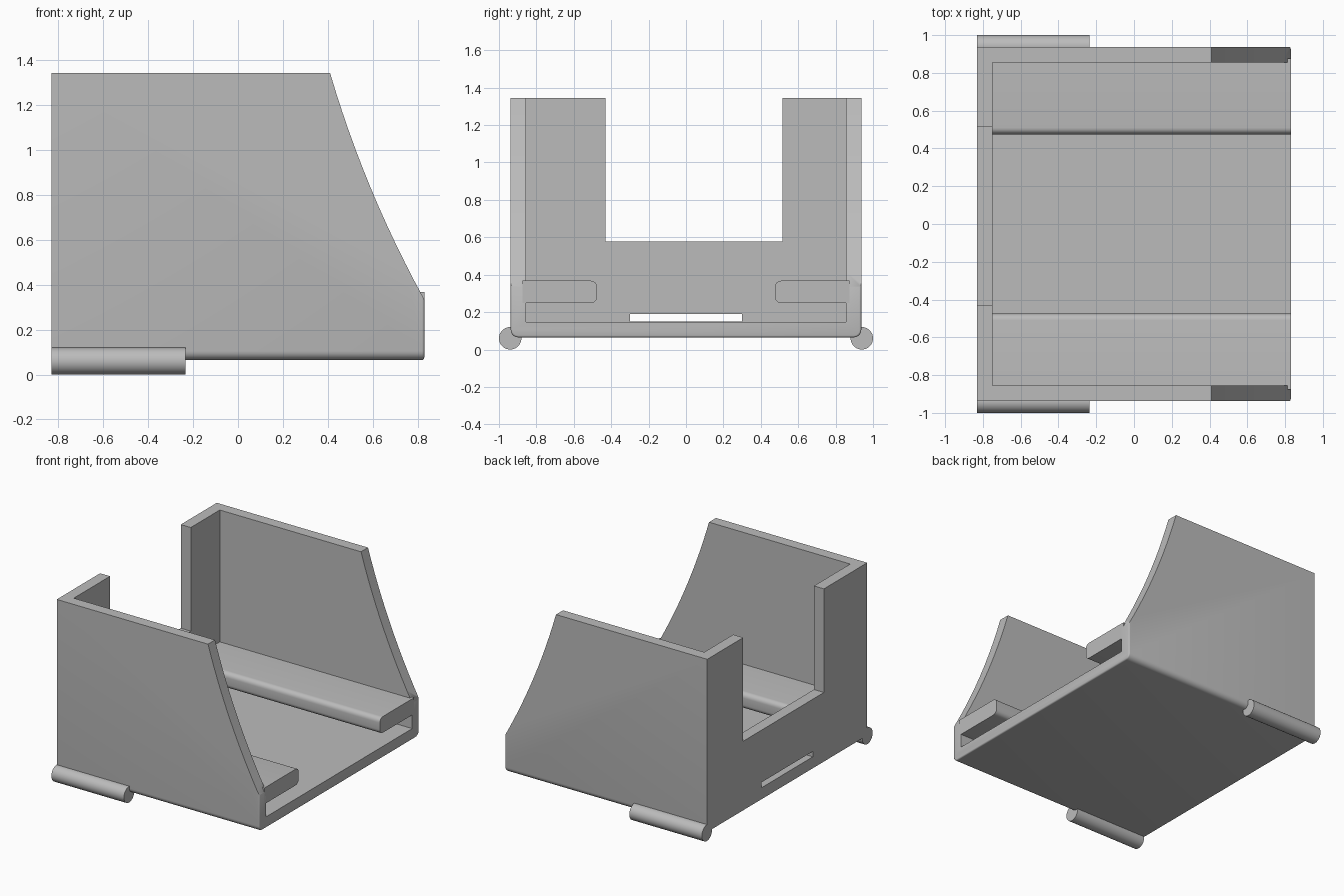
import bpy, bmesh, math
from mathutils import Vector

old = bpy.data.objects.get("Cube")
if old:
    bpy.data.objects.remove(old, do_unlink=True)

grey = bpy.data.materials.new("plain grey")
grey.use_nodes = True
grey.diffuse_color = (0.5, 0.5, 0.5, 1)
grey.node_tree.nodes["Principled BSDF"].inputs["Base Color"].default_value = (0.5, 0.5, 0.5, 1)

# Overall sizes
HX, HY = 0.83, 0.937
BOTTOM, TOP, WALL = 0.065, 1.345, 0.082


def prism(name, points, vector, edge=0.0):
    """Extrude a closed outline along a vector, optionally rounding the far rim."""
    bm = bmesh.new()
    face = bm.faces.new([bm.verts.new(p) for p in points])
    out = bmesh.ops.extrude_face_region(bm, geom=[face])["geom"]
    moved = [g for g in out if isinstance(g, bmesh.types.BMVert)]
    bmesh.ops.translate(bm, verts=moved, vec=Vector(vector))
    bmesh.ops.recalc_face_normals(bm, faces=bm.faces)
    if edge:
        rim = [e for e in bm.edges if all(v in moved for v in e.verts)]
        bmesh.ops.bevel(bm, geom=rim, offset=edge, segments=3, profile=0.5, affect='EDGES')
    mesh = bpy.data.meshes.new(name)
    bm.to_mesh(mesh)
    bm.free()
    mesh.materials.append(grey)
    obj = bpy.data.objects.new(name, mesh)
    bpy.context.collection.objects.link(obj)
    return obj


def box(name, x0, x1, y0, y1, z0, z1):
    return prism(name, [(x0, y0, z0), (x0, y1, z0), (x0, y1, z1), (x0, y0, z1)], (x1 - x0, 0, 0))


def arc(cy, cz, r, start, steps=6):
    """Quarter circle in the y-z plane, as (y, z) pairs."""
    angles = [math.radians(start + 90 * i / steps) for i in range(steps + 1)]
    return [(cy + r * math.cos(a), cz + r * math.sin(a)) for a in angles]


def cut(obj, cutter):
    cutter.hide_render = True
    mod = obj.modifiers.new("cut", 'BOOLEAN')
    mod.operation, mod.solver, mod.object = 'DIFFERENCE', 'EXACT', cutter
    bpy.context.view_layer.objects.active = obj
    bpy.ops.object.modifier_apply(modifier=mod.name)
    bpy.data.objects.remove(cutter, do_unlink=True)


def smooth(obj):
    bpy.ops.object.select_all(action='DESELECT')
    obj.select_set(True)
    bpy.context.view_layer.objects.active = obj
    bpy.ops.object.shade_smooth_by_angle(angle=math.radians(32))


# Holder body: a block with rounded lower edges, hollowed out
R = 0.04
section = (arc(-HY + R, BOTTOM + R, R, 180) + arc(HY - R, BOTTOM + R, R, 270)
           + [(HY, TOP), (-HY, TOP)])
body = prism("holder_body", [(-HX, y, z) for y, z in section], (2 * HX, 0, 0), 0.01)
inner = HY - WALL
cut(body, box("cavity", -HX + WALL, 1.2, -inner, inner, BOTTOM + WALL, 1.6))

# Concave slope at the front of both side walls
a, b = Vector((0.41, 0, TOP)), Vector((HX, 0, 0.335))
control = (a + b) / 2 + Vector((-0.055, 0, -0.022))
curve = []
for i in range(13):
    t = i / 12
    p = a * (1 - t) ** 2 + control * 2 * t * (1 - t) + b * t * t
    curve.append((p.x, -1.2, p.z))
head, tail = (0.36, -1.2, 1.48), (0.9, -1.2, 0.17)
cut(body, prism("slope", [head] + curve + [tail, (1.3, -1.2, 0.17), (1.3, -1.2, 1.48)], (0, 2.4, 0)))

# Back wall notch and cable slot
cut(body, box("notch", -1, -0.7, -0.43, 0.515, 0.577, 1.6))
cut(body, box("slot", -1, -0.7, -0.3, 0.3, 0.15, 0.19))
smooth(body)

for side, s in (("left", 1), ("right", -1)):
    # Rail along the inside of each wall, rounded towards the middle
    r, low, high, tip = 0.035, 0.248, 0.368, 0.475
    outline = (arc(tip + r, high - r, r, 90) + arc(tip + r, low + r, r, 180)
               + [(inner + 0.02, low), (inner + 0.02, high)])
    rail = prism(f"rail_{side}", [(-HX + 0.06, s * y, z) for y, z in outline], (2 * HX - 0.06, 0, 0))
    smooth(rail)

    # Round rod at the lower back corner
    ring = [math.tau * i / 40 for i in range(40)]
    rod = prism(f"hinge_rod_{side}", [(-HX, s * 0.94 + 0.06 * math.cos(t), 0.06 + 0.06 * math.sin(t))
                                for t in ring], (0.595, 0, 0))
    smooth(rod)
